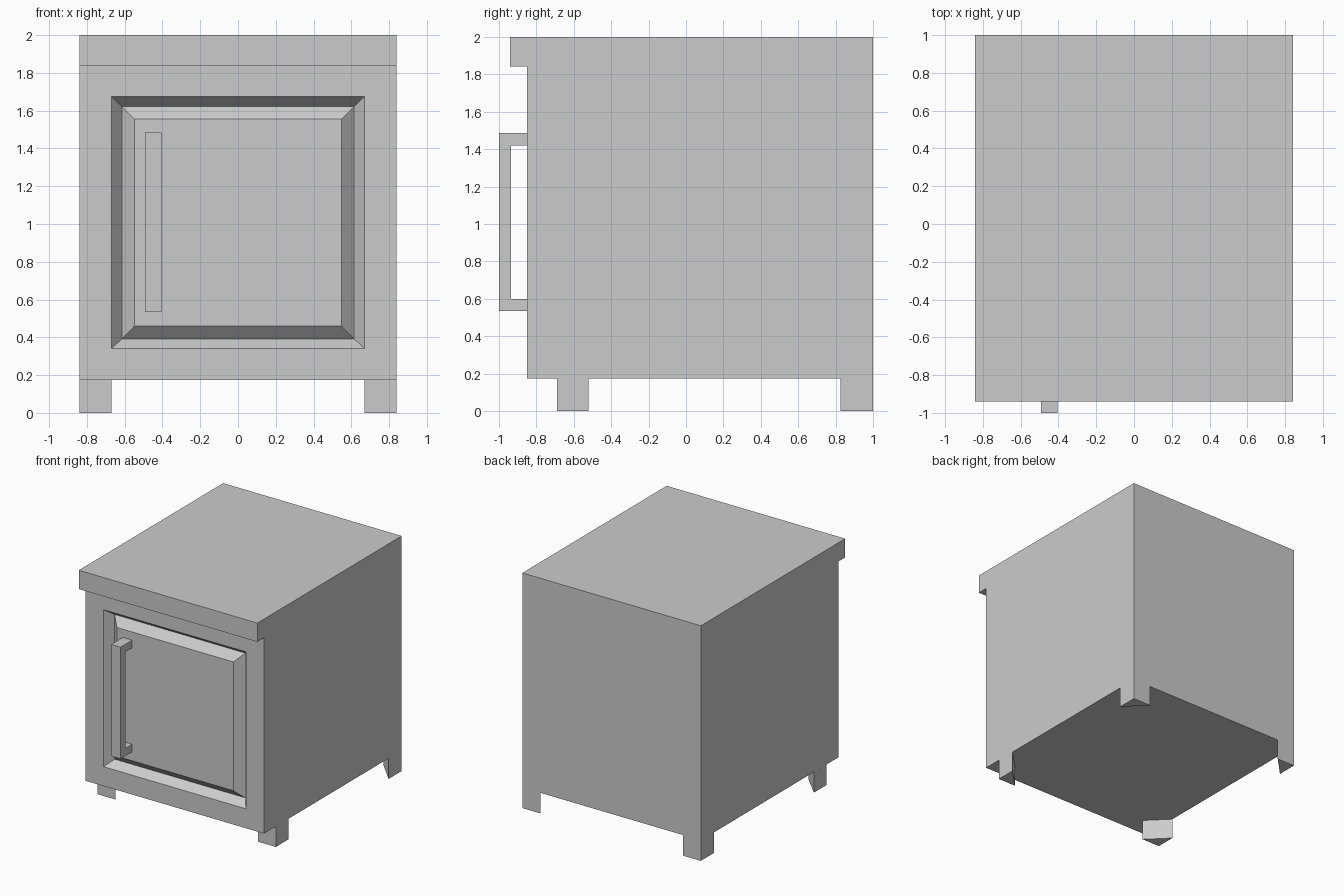
import bpy, bmesh
from mathutils import Vector

if "Cube" in bpy.data.objects:
    bpy.data.objects.remove(bpy.data.objects["Cube"])


def loft(name, rings):
    """Skin a list of equal-length point rings and cap both ends."""
    bm = bmesh.new()
    loops = [[bm.verts.new(p) for p in ring] for ring in rings]
    n = len(loops[0])
    for a, b in zip(loops, loops[1:]):
        for i in range(n):
            j = (i + 1) % n
            bm.faces.new((a[i], a[j], b[j], b[i]))
    bm.faces.new(loops[0])
    bm.faces.new(loops[-1])
    bmesh.ops.recalc_face_normals(bm, faces=bm.faces)
    mesh = bpy.data.meshes.new(name)
    bm.to_mesh(mesh)
    bm.free()
    obj = bpy.data.objects.new(name, mesh)
    bpy.context.collection.objects.link(obj)
    return obj


def prism(name, profile, axis, lo, hi):
    """Extrude a 2D profile along an axis ('x' or 'z')."""
    def place(p, t):
        return Vector((t, *p)) if axis == 'x' else Vector((*p, t))
    return loft(name, [[place(p, t) for p in profile] for t in (lo, hi)])


def rect(x0, x1, y0, y1):
    return [(x0, y0), (x1, y0), (x1, y1), (x0, y1)]


W, BASE, TOP = 0.84, 0.175, 1.84
FRONT, BACK = -0.69, 1.0

# Cabinet body and overhanging top
prism("cabinet_body", rect(-W, W, FRONT, BACK), 'z', BASE, TOP)
prism("table_top", rect(-W, W, -0.94, BACK), 'z', TOP, 2.0)

# Door with a V-groove around a raised panel: half width, bottom, top, depth
door_steps = [
    (W, BASE, TOP, FRONT),
    (W, BASE, TOP, -0.85),
    (0.67, 0.34, 1.675, -0.85),
    (0.615, 0.392, 1.623, -0.78),
    (0.548, 0.46, 1.555, -0.845),
]
loft("door", [[(x, y, z) for x, z in rect(-w, w, z0, z1)]
              for w, z0, z1, y in door_steps])

# Bracket handle, a C-shaped side profile
prism("door_handle",
      [(-0.84, 0.535), (-1.0, 0.535), (-1.0, 1.485), (-0.84, 1.485),
       (-0.84, 1.42), (-0.935, 1.42), (-0.935, 0.60), (-0.84, 0.60)],
      'x', -0.492, -0.405)

# Triangular corner legs
for side, sx in (("left", -1), ("right", 1)):
    for end, y, dy in (("front", FRONT, 0.17), ("back", BACK, -0.175)):
        prism(f"{end}_{side}_leg",
              [(sx * W, y), (sx * 0.67, y), (sx * W, y + dy)], 'z', 0, BASE)
